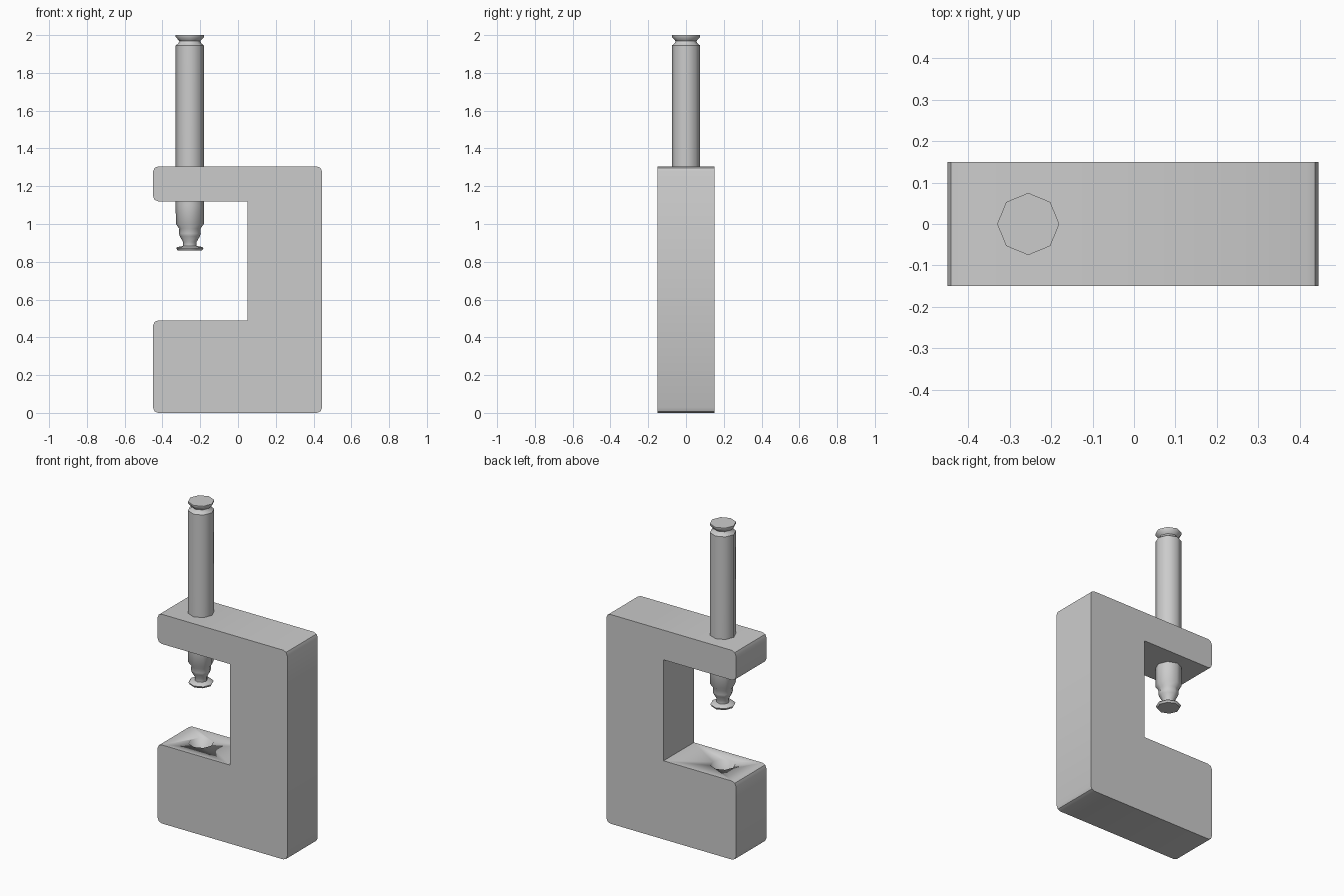
import bpy, bmesh, math

if "Cube" in bpy.data.objects:
    bpy.data.objects.remove(bpy.data.objects["Cube"])

ROD_X = -0.255


def make_object(name, bm, smooth_angle):
    bmesh.ops.recalc_face_normals(bm, faces=bm.faces)
    mesh = bpy.data.meshes.new(name)
    bm.to_mesh(mesh)
    bm.free()
    obj = bpy.data.objects.new(name, mesh)
    bpy.context.collection.objects.link(obj)
    bpy.ops.object.select_all(action='DESELECT')
    obj.select_set(True)
    bpy.context.view_layer.objects.active = obj
    bpy.ops.object.shade_smooth_by_angle(angle=math.radians(smooth_angle))
    return obj


def lathe(name, profile, sides=8):
    """Closed octagonal turned part from (radius, z) pairs."""
    bm = bmesh.new()
    rings = []
    for r, z in profile:
        rings.append([bm.verts.new((ROD_X + r * math.cos(2 * math.pi * i / sides),
                                    r * math.sin(2 * math.pi * i / sides), z))
                      for i in range(sides)])
    for a, b in zip(rings, rings[1:]):
        for i in range(sides):
            j = (i + 1) % sides
            bm.faces.new((a[i], a[j], b[j], b[i]))
    bm.faces.new(rings[0])
    bm.faces.new(rings[-1])
    return make_object(name, bm, 50)


# C-shaped frame: extruded profile with softened outer corners
outline = [(-0.45, 0), (0.445, 0), (0.445, 1.305), (-0.45, 1.305),
           (-0.45, 1.12), (0.05, 1.12), (0.05, 0.49), (-0.45, 0.49)]
bm = bmesh.new()
face = bm.faces.new([bm.verts.new((x, -0.15, z)) for x, z in outline])
ext = bmesh.ops.extrude_face_region(bm, geom=[face])
bmesh.ops.translate(bm, vec=(0, 0.3, 0),
                    verts=[v for v in ext['geom'] if isinstance(v, bmesh.types.BMVert)])
corners = [e for e in bm.edges
           if abs(e.verts[0].co.y - e.verts[1].co.y) > 0.2 and abs(e.verts[0].co.x) > 0.1]
bmesh.ops.bevel(bm, geom=corners, offset=0.028, segments=2, profile=0.5, affect='EDGES')
frame = make_object("frame", bm, 35)

# Blind socket in the base under the rod
cutter = lathe("socket_cutter", [(0.07, 0.34), (0.07, 0.6)])
cutter.hide_render = True
cutter.hide_viewport = True
cut = frame.modifiers.new("socket", 'BOOLEAN')
cut.operation = 'DIFFERENCE'
cut.solver = 'EXACT'
cut.object = cutter

# Clamp rod with grooved head and small pressing foot
lathe("clamp_rod", [
    (0.065, 0.86), (0.072, 0.872), (0.066, 0.878), (0.036, 0.884),
    (0.036, 0.905), (0.053, 0.935), (0.058, 0.95), (0.056, 0.975),
    (0.074, 1.0), (0.075, 1.1), (0.075, 1.945), (0.062, 1.955),
    (0.055, 1.968), (0.075, 1.99), (0.075, 2.0)])
